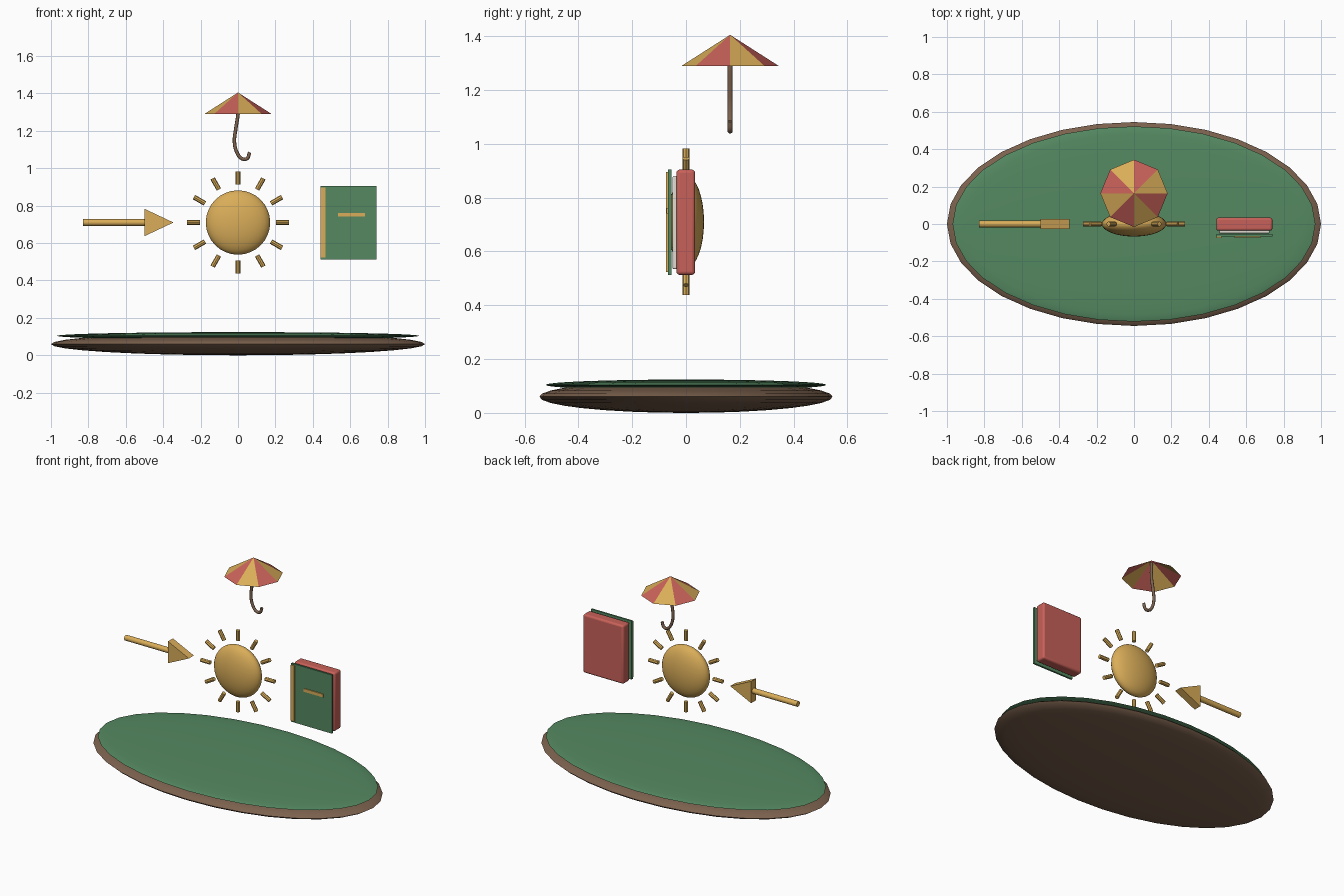
import bpy, bmesh, math
from mathutils import Matrix, Vector

if "Cube" in bpy.data.objects:
    bpy.data.objects.remove(bpy.data.objects["Cube"])


def material(name, rgb):
    m = bpy.data.materials.new(name)
    m.diffuse_color = (*rgb, 1)
    m.use_nodes = True
    m.node_tree.nodes["Principled BSDF"].inputs["Base Color"].default_value = m.diffuse_color
    return m


GOLD = material("gold", (0.70, 0.42, 0.10))
GREEN = material("green", (0.09, 0.25, 0.12))
RED = material("red", (0.58, 0.12, 0.10))
BROWN = material("brown", (0.20, 0.12, 0.075))
PAPER = material("paper", (0.75, 0.72, 0.65))


def finish(bm, name, mats, smooth=True, bevel=0):
    bmesh.ops.recalc_face_normals(bm, faces=bm.faces)
    me = bpy.data.meshes.new(name)
    bm.to_mesh(me)
    bm.free()
    ob = bpy.data.objects.new(name, me)
    bpy.context.collection.objects.link(ob)
    for m in mats:
        me.materials.append(m)
    if bevel:
        b = ob.modifiers.new("bevel", "BEVEL")
        b.width, b.segments = bevel, 3
    if smooth:
        bpy.ops.object.select_all(action='DESELECT')
        ob.select_set(True)
        bpy.context.view_layer.objects.active = ob
        bpy.ops.object.shade_smooth_by_angle(angle=math.radians(35))
    return ob


def ellipsoid(name, centre, radii, mat):
    bm = bmesh.new()
    bmesh.ops.create_uvsphere(bm, u_segments=32, v_segments=16, radius=1,
                              matrix=Matrix.Translation(centre) @ Matrix.Diagonal((*radii, 1)))
    finish(bm, name, [mat])


def box(name, lo, hi, mat, bevel=0):
    lo, hi = Vector(lo), Vector(hi)
    bm = bmesh.new()
    bmesh.ops.create_cube(bm, size=1, matrix=Matrix.Translation((lo + hi) / 2)
                          @ Matrix.Diagonal((*(hi - lo), 1)))
    finish(bm, name, [mat], bevel > 0, bevel)


def rod(name, a, b, radius, sides, mat):
    a, b = Vector(a), Vector(b)
    turn = (b - a).to_track_quat('Z', 'Y').to_matrix().to_4x4()
    bm = bmesh.new()
    bmesh.ops.create_cone(bm, cap_ends=True, segments=sides, radius1=radius, radius2=radius,
                          depth=(b - a).length, matrix=Matrix.Translation((a + b) / 2) @ turn)
    finish(bm, name, [mat], sides > 8)


# Oval base with a green top
ellipsoid("base", (0, 0, 0.06), (1.0, 0.545, 0.06), BROWN)
ellipsoid("base_top", (0, 0, 0.104), (0.97, 0.522, 0.02), GREEN)

# Sun disc and twelve rays
Z = 0.71
ellipsoid("sun_disc", (0, 0, Z), (0.172, 0.067, 0.172), GOLD)
for i in range(12):
    d = Vector((math.cos(i * math.pi / 6), 0, math.sin(i * math.pi / 6)))
    c = Vector((0, 0, Z))
    rod(f"sun_ray_{i + 1}", c + d * 0.204, c + d * 0.272, 0.013, 8, GOLD)

# Arrow: round shaft and flat triangular head
rod("arrow_shaft", (-0.83, 0, Z), (-0.49, 0, Z), 0.018, 16, GOLD)
bm = bmesh.new()
tri = bm.faces.new([bm.verts.new((x, -0.026, Z + z))
                    for x, z in ((-0.5, 0.073), (-0.5, -0.073), (-0.345, 0))])
ext = bmesh.ops.extrude_face_region(bm, geom=[tri])
bmesh.ops.translate(bm, vec=(0, 0.052, 0),
                    verts=[g for g in ext["geom"] if isinstance(g, bmesh.types.BMVert)])
finish(bm, "arrow_head", [GOLD], False)

# Book
box("book_body", (0.44, -0.036, 0.513), (0.74, 0.034, 0.904), RED, 0.012)
box("book_pages", (0.455, -0.05, 0.535), (0.725, -0.02, 0.88), PAPER, 0.005)
box("book_cover", (0.44, -0.066, 0.513), (0.74, -0.054, 0.904), GREEN)
box("book_spine_strip", (0.441, -0.074, 0.523), (0.467, -0.066, 0.896), GOLD)
box("book_label", (0.535, -0.072, 0.741), (0.68, -0.064, 0.762), GOLD)

# Umbrella canopy: eight alternating gores
UY = 0.164
bm = bmesh.new()
apex = bm.verts.new((0, UY, 1.405))
rim = [bm.verts.new((0.18 * math.cos(i * math.pi / 4), UY + 0.18 * math.sin(i * math.pi / 4), 1.29))
       for i in range(8)]
for i in range(8):
    bm.faces.new((apex, rim[i], rim[(i + 1) % 8])).material_index = i % 2
finish(bm, "umbrella_canopy", [GOLD, RED], False)

# Umbrella handle: curved rod with a hook
path = [(0, 1.395), (0, 1.29), (-0.012, 1.21), (-0.019, 1.14), (-0.006, 1.085),
        (0.018, 1.053), (0.046, 1.05), (0.062, 1.085)]
cu = bpy.data.curves.new("umbrella_handle", 'CURVE')
cu.dimensions = '3D'
cu.bevel_depth, cu.bevel_resolution, cu.use_fill_caps = 0.0095, 3, True
cu.resolution_u = 4
sp = cu.splines.new('BEZIER')
sp.bezier_points.add(len(path) - 1)
for p, (x, z) in zip(sp.bezier_points, path):
    p.co = (x, UY, z)
    p.handle_left_type = p.handle_right_type = 'AUTO'
cu.materials.append(BROWN)
bpy.context.collection.objects.link(bpy.data.objects.new("umbrella_handle", cu))
